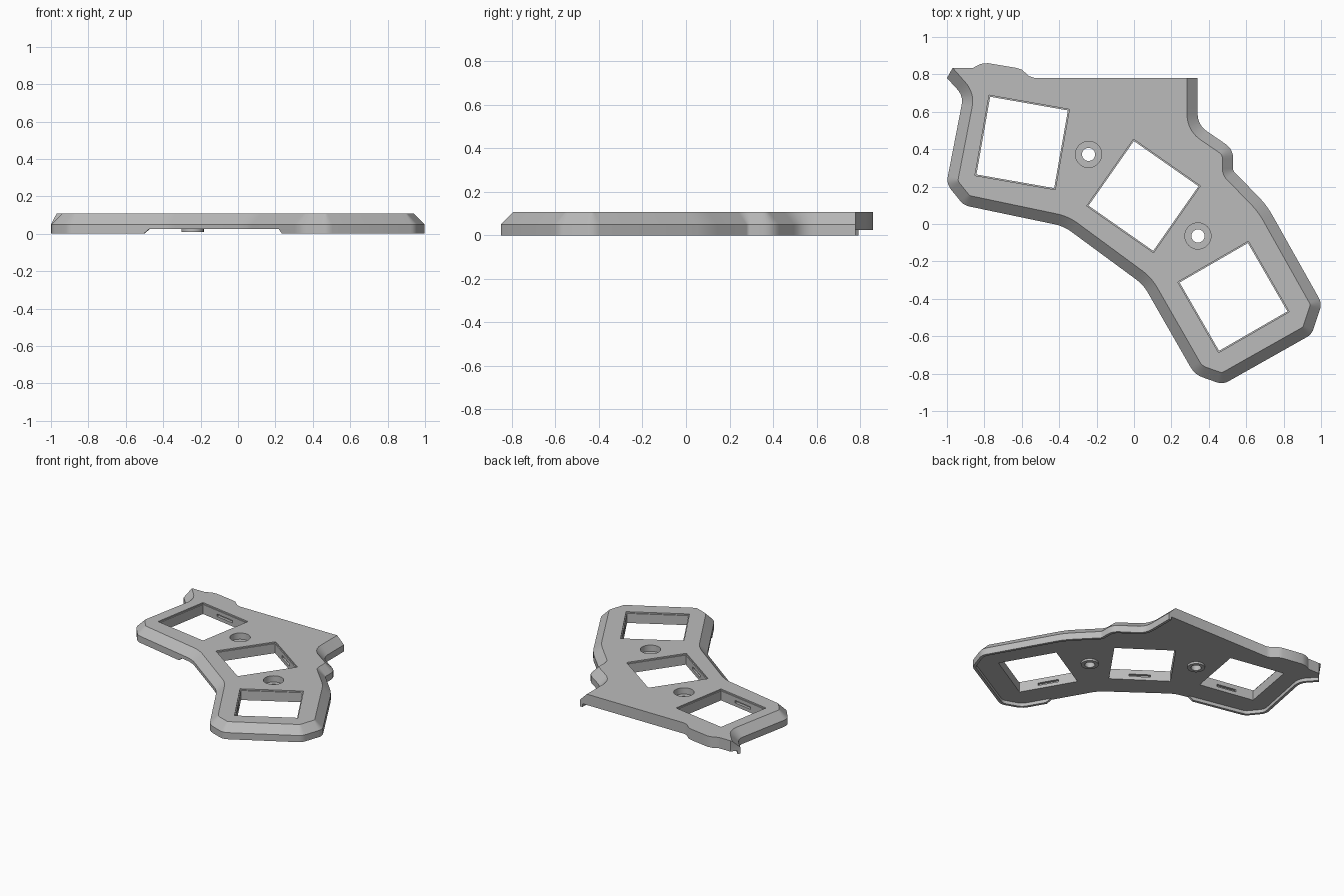
import bpy, bmesh, math
from mathutils import Vector, Matrix

cube = bpy.data.objects.get("Cube")
if cube:
    bpy.data.objects.remove(cube, do_unlink=True)

grey = bpy.data.materials.new("plain_grey")
grey.use_nodes = True
grey.diffuse_color = (0.5, 0.5, 0.5, 1)
grey.node_tree.nodes["Principled BSDF"].inputs["Base Color"].default_value = (0.5, 0.5, 0.5, 1)

TOP, WALL, UNDER = 0.107, 0.05, 0.025
CHAMFER, RIM = 0.057, 0.02


def make(name, bm):
    bmesh.ops.recalc_face_normals(bm, faces=bm.faces[:])
    mesh = bpy.data.meshes.new(name)
    bm.to_mesh(mesh)
    bm.free()
    mesh.materials.append(grey)
    ob = bpy.data.objects.new(name, mesh)
    bpy.context.collection.objects.link(ob)
    return ob


def loft(name, rings):
    """Closed solid through rings of (points, z)."""
    bm = bmesh.new()
    loops = [[bm.verts.new((p[0], p[1], z)) for p, z in ring] for ring in rings]
    n = len(loops[0])
    for a, b in zip(loops, loops[1:]):
        for i in range(n):
            j = (i + 1) % n
            bm.faces.new((a[i], a[j], b[j], b[i]))
    bm.faces.new(loops[0])
    bm.faces.new(loops[-1])
    return make(name, bm)


def flat(points, z):
    return [(p, z) for p in points]


def rounded(corners, steps=5):
    """Open path with each inner corner rounded over a cut length."""
    pts = [Vector(c[:2]) for c in corners]
    out = [pts[0]]
    for i in range(1, len(pts) - 1):
        c, cut = pts[i], corners[i][2]
        a = c + (pts[i - 1] - c).normalized() * cut
        b = c + (pts[i + 1] - c).normalized() * cut
        for k in range(steps + 1):
            t = k / steps
            out.append(a * (1 - t) ** 2 + c * 2 * t * (1 - t) + b * t * t)
    return out + [pts[-1]]


def inset(path, d):
    """Shift an open path to its left with mitred joints."""
    out = []
    for i, p in enumerate(path):
        d1 = (p - path[max(i - 1, 0)]) if i else path[1] - p
        d2 = (path[i + 1] - p) if i < len(path) - 1 else d1
        n1, n2 = [Vector((-v.y, v.x)).normalized() for v in (d1, d2)]
        m = (n1 + n2).normalized()
        out.append(p + m * d / max(m.dot(n1), 0.3))
    return out


def cutter(bm, name, target, mode):
    ob = make(name, bm)
    ob.hide_render = True
    mod = target.modifiers.new(name, "BOOLEAN")
    mod.operation, mod.solver, mod.object = mode, "EXACT", ob
    bpy.context.view_layer.objects.active = target
    bpy.ops.object.modifier_apply(modifier=name)
    bpy.data.objects.remove(ob, do_unlink=True)


def box(size, centre, angle, offset=(0, 0, 0)):
    bm = bmesh.new()
    m = (Matrix.Translation(centre) @ Matrix.Rotation(angle, 4, "Z")
         @ Matrix.Translation(offset) @ Matrix.Diagonal((*size, 1)))
    bmesh.ops.create_cube(bm, size=1, matrix=m)
    return bm


def disc(radius, x, y, z0, z1):
    bm = bmesh.new()
    bmesh.ops.create_cone(bm, cap_ends=True, segments=48, radius1=radius, radius2=radius,
                          depth=z1 - z0, matrix=Matrix.Translation((x, y, (z0 + z1) / 2)))
    return bm


# Outline: left end, round the front, to the right end of the back edge
corners = [(-1, .78), (-.912, .685, .05), (-1.003, .215, .04), (-.91, .10, .03),
           (-.375, -.012, .05), (.05, -.325, .05), (.325, -.805, .045), (.475, -.858, .035),
           (.95, -.59, .03), (1.005, -.425, .035), (.71, .10, .06), (.53, .285, .01),
           (.53, .40, .05), (.34, .53, .06), (.34, .78)]
outer = rounded(corners)
inner = inset(outer, CHAMFER)
inner[0], inner[-1] = Vector((-.97, .835)), Vector((.34 - CHAMFER, .78))

# Straight back edge and the raised tab on it
back = [(.28, .78), (-.53, .78), (-.56, .79), (-.60, .825), (-.63, .835),
        (-.78, .86), (-.82, .856), (-.86, .835), (-.955, .835)]
plate = loft("plate", [flat(outer + back, UNDER), flat(outer + back, WALL),
                       flat(inner + back, TOP)])

# Screw bosses with stepped holes
for x, y in ((-.243, .372), (.342, -.064)):
    cutter(disc(.06, x, y, .01, .04), "boss", plate, "UNION")
    cutter(disc(.07, x, y, .06, .2), "counterbore", plate, "DIFFERENCE")
    cutter(disc(.035, x, y, -.1, .2), "screw_hole", plate, "DIFFERENCE")

# Square openings with a fine lip and a clip slot on two opposite walls
for x, y, degrees in ((-.598, .436, -10), (.051, .15, -35), (.532, -.39, -60)):
    a = math.radians(degrees)
    cutter(box((.422, .422, .6), (x, y, .05), a), "opening", plate, "DIFFERENCE")
    cutter(box((.436, .436, .1), (x, y, TOP + .04), a), "lip", plate, "DIFFERENCE")
    for side in (-1, 1):
        cutter(box((.15, .04, .018), (x, y, .06), a, (0, side * .211, 0)),
               "clip_slot", plate, "DIFFERENCE")


# Thin rim under the plate, left open at the front cable gap and the back
def rim(name, path, end, slope):
    low, high = path[:], path[:]
    step = (path[end] - path[1 if end == 0 else -2]).normalized()
    high[end] = path[end] + step * slope
    rings = []
    for pts, z in ((low, 0), (high, UNDER)):
        rings.append(flat(pts + inset(pts, RIM)[::-1], z))
    bm = bmesh.new()
    a, b = [[bm.verts.new((p.x, p.y, z)) for p, z in r] for r in rings]
    n, half = len(a), len(path)
    for i in range(n):
        bm.faces.new((a[i], a[(i + 1) % n], b[(i + 1) % n], b[i]))
    for i in range(half - 1):
        for r in (a, b):
            bm.faces.new((r[i], r[i + 1], r[n - 2 - i], r[n - 1 - i]))
    return make(name, bm)


def crossing(first, second, x):
    p, q = Vector(corners[first][:2]), Vector(corners[second][:2])
    return p.lerp(q, (x - p.x) / (q.x - p.x))


gap_left, gap_right = crossing(3, 4, -.505), crossing(5, 6, .235)
cut_a = next(i for i, p in enumerate(outer) if p.x > -.505 and p.y < .1)
cut_b = next(i for i, p in enumerate(outer) if p.x > .235 and p.y < -.5)
parts = [plate,
         rim("left_rim", outer[:cut_a] + [gap_left], -1, .03),
         rim("right_rim", [gap_right] + outer[cut_b:], 0, .035)]

# Smooth rounded corners, crisp edges elsewhere
bpy.ops.object.select_all(action="DESELECT")
for ob in parts:
    ob.select_set(True)
bpy.context.view_layer.objects.active = plate
bpy.ops.object.shade_smooth_by_angle(angle=math.radians(25))
